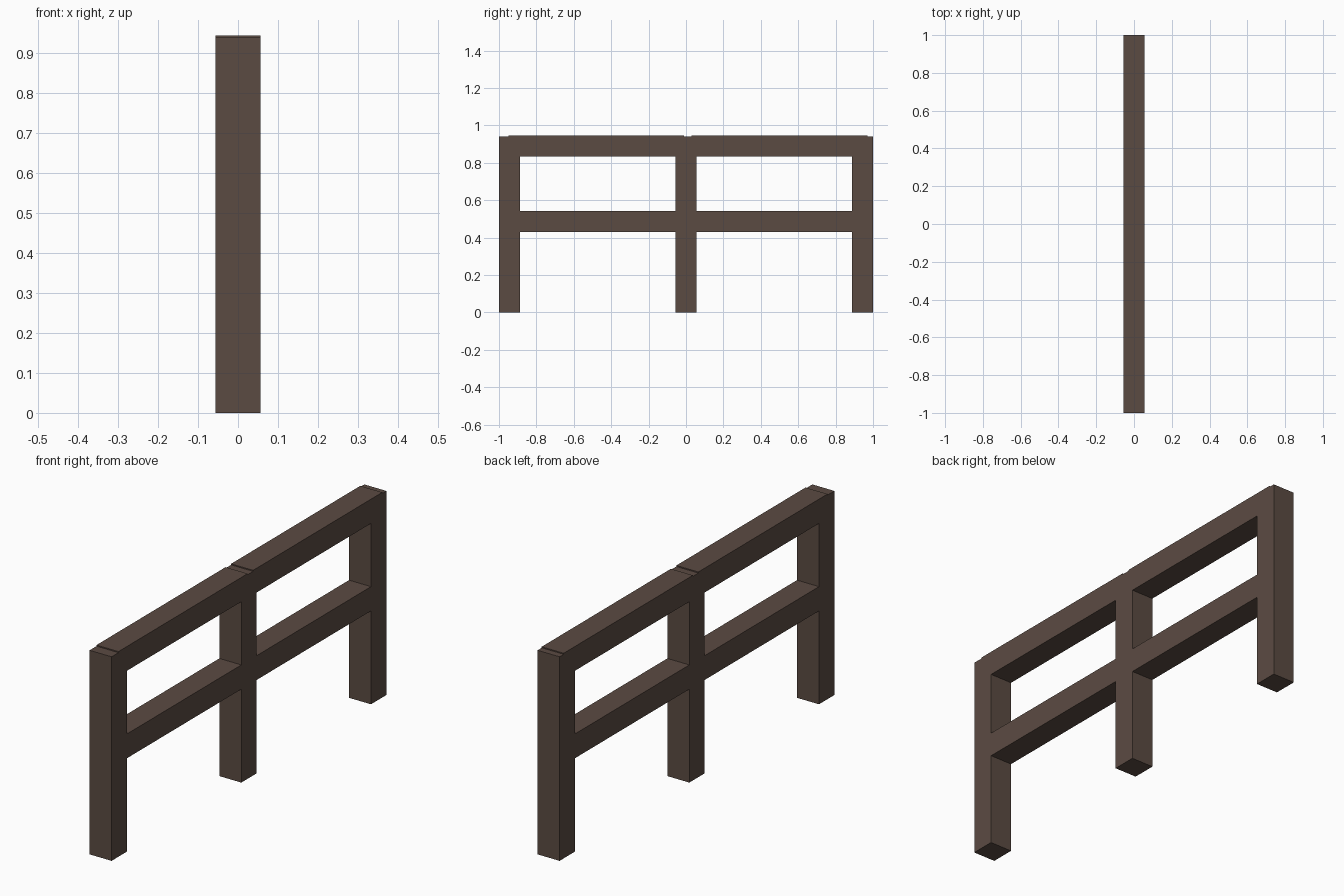
import bpy

if "Cube" in bpy.data.objects:
    bpy.data.objects.remove(bpy.data.objects["Cube"])

wood = bpy.data.materials.new("dark_wood")
wood.diffuse_color = (0.105, 0.07, 0.055, 1)
wood.use_nodes = True
wood.node_tree.nodes["Principled BSDF"].inputs["Base Color"].default_value = wood.diffuse_color

T = 0.112        # timber thickness
POST_H = 0.94


def beam(name, y0, y1, z0, z1):
    bpy.ops.mesh.primitive_cube_add(size=1, location=(0, (y0 + y1) / 2, (z0 + z1) / 2))
    obj = bpy.context.object
    obj.name = name
    obj.scale = (T, y1 - y0, z1 - z0)
    bpy.ops.object.transform_apply(location=False, rotation=False, scale=True)
    obj.data.materials.append(wood)


# Upright posts
for name, y in (("left", -1 + T / 2), ("middle", 0), ("right", 1 - T / 2)):
    beam(name + "_post", y - T / 2, y + T / 2, 0, POST_H)

# Rails, let into the posts; the top pair stands slightly proud of them
for side, y0, y1 in (("left", -0.95, -0.01), ("right", 0.03, 0.97)):
    beam(side + "_lower_rail", y0, y1, 0.43, 0.43 + T)
    beam(side + "_top_rail", y0, y1, 0.945 - T, 0.945)
